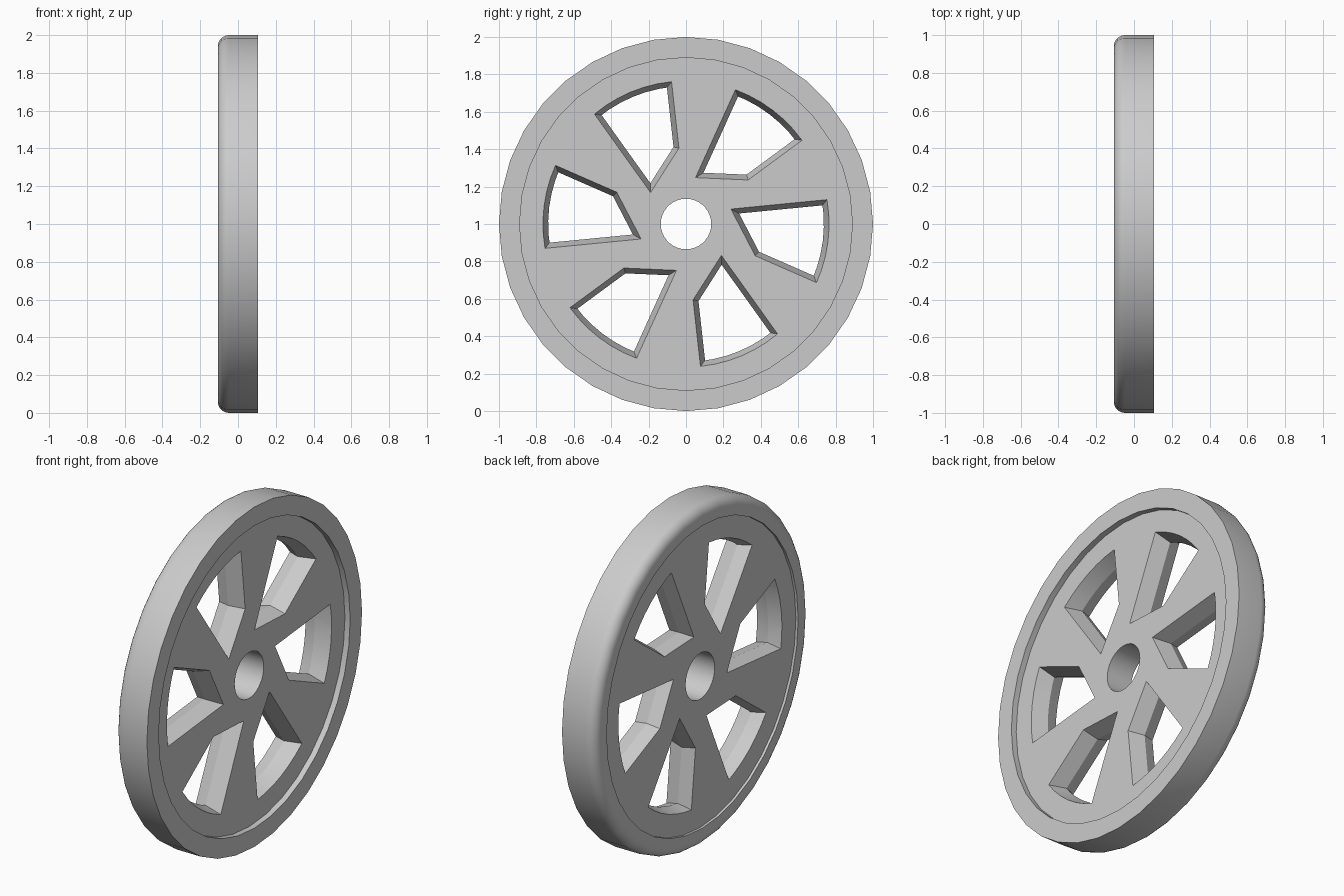
import bpy, bmesh, math
from mathutils import Vector

cube = bpy.data.objects.get("Cube")
if cube:
    bpy.data.objects.remove(cube)

SIDES = 36
CENTRE_Z = 1.0
FACE, BACK, RIDGE = 0.073, -0.092, -0.018   # web faces and narrowest depth of the windows

grey = bpy.data.materials.new("plain grey")
grey.use_nodes = True
colour = (0.6, 0.6, 0.6, 1)
grey.diffuse_color = colour
grey.node_tree.nodes["Principled BSDF"].inputs["Base Color"].default_value = colour


def finish(bm, name):
    bmesh.ops.recalc_face_normals(bm, faces=bm.faces)
    mesh = bpy.data.meshes.new(name)
    bm.to_mesh(mesh)
    bm.free()
    mesh.materials.append(grey)
    obj = bpy.data.objects.new(name, mesh)
    bpy.context.collection.objects.link(obj)
    return obj


def bridge_loops(bm, loops):
    for a, b in zip(loops, loops[1:]):
        n = len(a)
        for i in range(n):
            j = (i + 1) % n
            bm.faces.new((a[i], a[j], b[j], b[i]))


def lathe(name, profile):
    """Turn a closed (radius, x) profile around the axle."""
    bm = bmesh.new()
    loops = []
    for r, x in profile:
        angles = [math.tau * i / SIDES for i in range(SIDES)]
        loops.append([bm.verts.new((x, r * math.cos(a), r * math.sin(a) + CENTRE_Z))
                      for a in angles])
    bridge_loops(bm, loops + loops[:1])
    return finish(bm, name)


def inset(points, d):
    """Shrink a clockwise convex outline by d (negative grows it)."""
    result = []
    for i, p in enumerate(points):
        e1 = (p - points[i - 1]).normalized()
        e2 = (points[(i + 1) % len(points)] - p).normalized()
        n1, n2 = Vector((e1.y, -e1.x)), Vector((e2.y, -e2.x))
        result.append(p + (n1 + n2) * d / (1 + n1.dot(n2)))
    return result


# Rim: square on one side, rounded outer edge on the other
fillet = [(0.94 + 0.06 * math.cos(a), -0.047 - 0.06 * math.sin(a))
          for a in (math.radians(15 * k) for k in range(7))]
rim = lathe("rim", [(0.89, 0.107), (1.0, 0.107)] + fillet + [(0.89, -0.107)])

# Web: recessed disc with the axle bore
web = lathe("spoked_web", [(0.135, FACE), (0.89, FACE), (0.89, BACK), (0.135, BACK)])

# Window outline with a curved outer edge
arc = [Vector((0.765 * math.cos(a), 0.765 * math.sin(a)))
       for a in (math.radians(9.8 - 34 * k / 6) for k in range(7))]
outline = [Vector((0.24, 0.08))] + arc + [Vector((0.37, -0.17))]

# Cutter: six windows that narrow toward the middle of the web
bm = bmesh.new()
slope = 0.028 / (FACE - RIDGE)
for k in range(6):
    turn = math.radians(60 * k)
    c, s = math.cos(turn), math.sin(turn)
    loops = []
    for x in (FACE + 0.02, RIDGE, BACK - 0.02):
        d = 0.028 - slope * abs(x - RIDGE)
        loops.append([bm.verts.new((x, p.x * c - p.y * s, p.x * s + p.y * c + CENTRE_Z))
                      for p in inset(outline, d)])
    bridge_loops(bm, loops)
    bm.faces.new(loops[0])
    bm.faces.new(loops[-1])
cutter = finish(bm, "window_cutter")
cutter.hide_render = True

cut = web.modifiers.new("windows", "BOOLEAN")
cut.operation = "DIFFERENCE"
cut.solver = "EXACT"
cut.object = cutter
bpy.context.view_layer.update()
graph = bpy.context.evaluated_depsgraph_get()
web_mesh = bpy.data.meshes.new_from_object(web.evaluated_get(graph))
web.modifiers.clear()
web.data = web_mesh
bpy.data.objects.remove(cutter)

# Smooth the round surfaces, keep the edges crisp
bpy.ops.object.select_all(action="DESELECT")
for obj in (rim, web):
    obj.select_set(True)
bpy.context.view_layer.objects.active = rim
bpy.ops.object.shade_smooth_by_angle(angle=math.radians(22))
